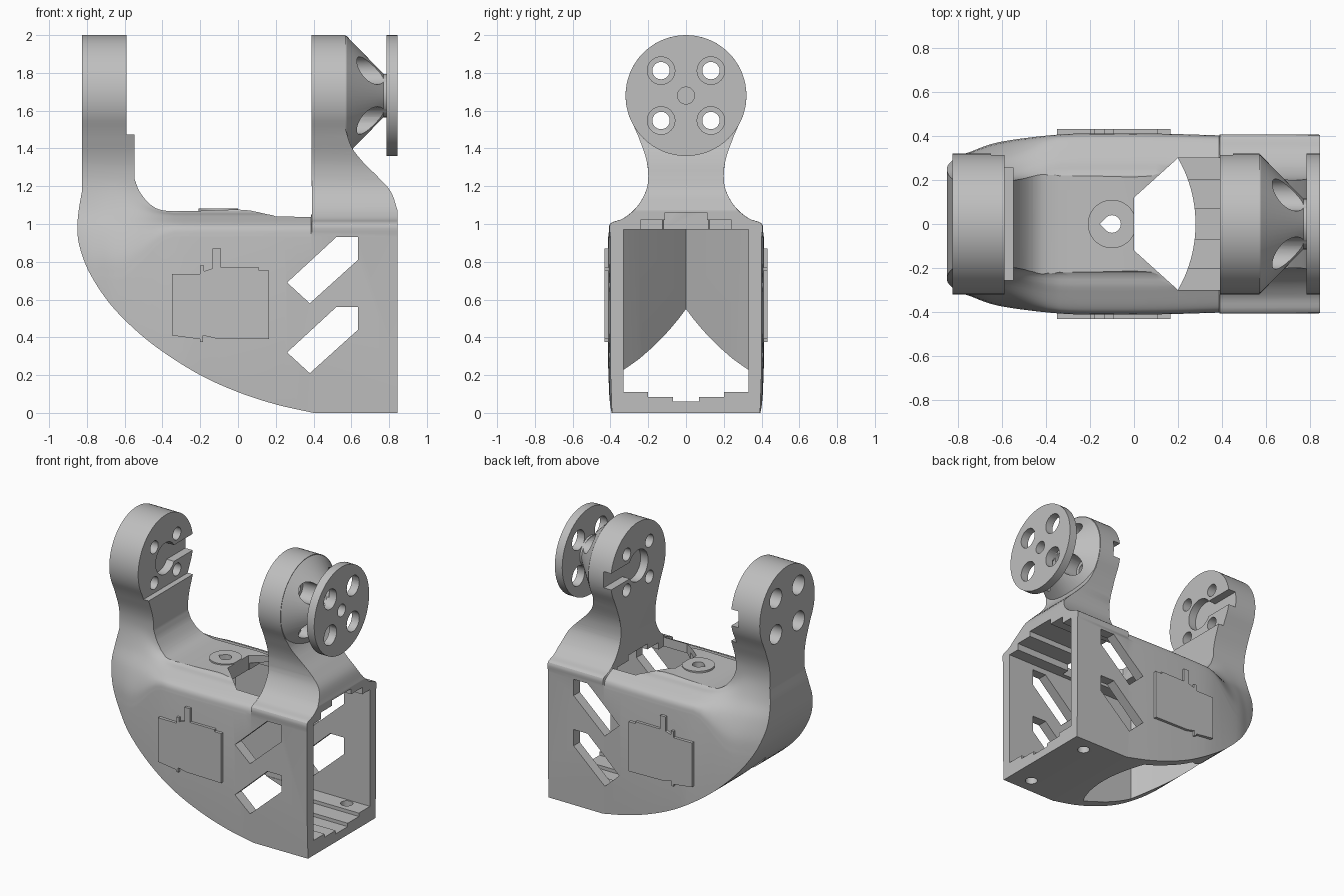
import bpy, bmesh, math
from mathutils import Vector

cube = bpy.data.objects.get("Cube")
if cube:
    bpy.data.objects.remove(cube, do_unlink=True)

grey = bpy.data.materials.new("plain_grey")
grey.use_nodes = True
grey.diffuse_color = (0.52, 0.52, 0.52, 1)
grey.node_tree.nodes["Principled BSDF"].inputs["Base Color"].default_value = grey.diffuse_color


def finish(name, bm):
    bmesh.ops.recalc_face_normals(bm, faces=bm.faces)
    mesh = bpy.data.meshes.new(name)
    bm.to_mesh(mesh)
    bm.free()
    mesh.materials.append(grey)
    obj = bpy.data.objects.new(name, mesh)
    bpy.context.collection.objects.link(obj)
    return obj


def loft(name, sections, axis):
    """Skin (position, outline) sections: axis x uses (y, z), y uses (x, z), z uses (x, y)."""
    place = {"x": lambda a, b, t: (t, a, b),
             "y": lambda a, b, t: (a, t, b),
             "z": lambda a, b, t: (a, b, t)}[axis]
    bm = bmesh.new()
    rings = [[bm.verts.new(place(a, b, t)) for a, b in pts] for t, pts in sections]
    for r, s in zip(rings, rings[1:]):
        for i in range(len(r)):
            bm.faces.new((r[i - 1], r[i], s[i], s[i - 1]))
    bm.faces.new(rings[0])
    bm.faces.new(rings[-1])
    return finish(name, bm)


def prism(name, pts, axis, lo, hi):
    return loft(name, [(lo, pts), (hi, pts)], axis)


def box(name, x, y, z):
    return prism(name, [(x[0], y[0]), (x[1], y[0]), (x[1], y[1]), (x[0], y[1])], "z", *z)


def circle(a, b, r, n=48):
    return [(a + r * math.cos(2 * math.pi * (i + 0.3) / n),
             b + r * math.sin(2 * math.pi * (i + 0.3) / n)) for i in range(n)]


def smooth(pts, n=5):
    """Smooth curve through the points."""
    v = [Vector(p) for p in pts]
    v = [2 * v[0] - v[1]] + v + [2 * v[-1] - v[-2]]
    out = []
    for a, b, c, d in zip(v, v[1:], v[2:], v[3:]):
        for i in range(n):
            t = i / n
            out.append(tuple(0.5 * (2 * b + (c - a) * t + (2 * a - 5 * b + 4 * c - d) * t * t
                                    + (3 * b - a - 3 * c + d) * t ** 3)))
    return out + [tuple(pts[-1])]


def mirrored(half):
    """Close a half outline by mirroring its first coordinate."""
    return half + [(-a, b) for a, b in reversed(half) if abs(a) > 1e-5]


def combine(obj, other, how="DIFFERENCE"):
    mod = obj.modifiers.new("bool", "BOOLEAN")
    mod.operation, mod.solver, mod.object = how, "EXACT", other
    bpy.context.view_layer.update()
    mesh = bpy.data.meshes.new_from_object(obj.evaluated_get(bpy.context.evaluated_depsgraph_get()))
    obj.modifiers.clear()
    obj.data = mesh
    bpy.data.objects.remove(other, do_unlink=True)


HUB_Z, HUB_R = 1.68, 0.32

# U-shaped bracket: front outline
belly = smooth([(0.4, 0), (0.2, 0.045), (0, 0.11), (-0.2, 0.2), (-0.4, 0.325), (-0.55, 0.445),
                (-0.68, 0.58), (-0.78, 0.73), (-0.83, 0.85), (-0.85, 0.95), (-0.845, 1.06),
                (-0.825, 1.18)])
saddle = smooth([(-0.548, 1.24), (-0.52, 1.17), (-0.46, 1.1), (-0.38, 1.07), (-0.2, 1.07),
                 (0.03, 1.075), (0.2, 1.045), (0.39, 1.05)])
shoulder = smooth([(0.57, 1.5), (0.6, 1.41), (0.66, 1.33), (0.74, 1.25), (0.81, 1.17),
                   (0.845, 1.07)])
front = ([(0.845, 0)] + belly + [(-0.825, 2.1), (-0.59, 2.1), (-0.59, 1.475), (-0.548, 1.475)]
         + saddle + [(0.39, 2.1), (0.57, 2.1)] + shoulder)
bracket = prism("bracket", front, "y", -0.6, 0.6)

# Flare from neck to body as (share of the extra width, height), for each stretch of the body
NECK_W = 0.2
flares = {"left": [(1, 0.7), (0.92, 0.83), (0.65, 0.96), (0.27, 1.07), (0.04, 1.18)],
          "middle": [(1, 0.93), (0.96, 0.975), (0.83, 1.003), (0.42, 1.045), (0.04, 1.085)],
          "right": [(1, 0.93), (1, 1.0), (0.65, 1.03), (0.3, 1.09), (0.05, 1.18)]}
hub = [(HUB_R * math.cos(a), HUB_Z + HUB_R * math.sin(a))
       for a in [math.radians(-30 + 5 * i) for i in range(25)]]


def side(flare, width):
    body = [(NECK_W + s * (width - NECK_W), z) for s, z in flare]
    neck = [(NECK_W, 1.27), (0.215, 1.36), (0.255, 1.47)]
    return mirrored([(width - 0.012, -0.1), (width, 0.25)] + smooth(body + neck) + hub)


# Side outline swept along the body while its width and flare change
sections = []
for x, width in smooth([(-0.88, 0.27), (-0.82, 0.3), (-0.745, 0.328), (-0.61, 0.373), (-0.34, 0.407),
                        (-0.1, 0.412), (0.15, 0.41), (0.386, 0.403)]):
    t = min(max((x + 0.64) / 0.3, 0), 1)
    blend = [Vector(a).lerp(Vector(b), t * t * (3 - 2 * t))
             for a, b in zip(flares["left"], flares["middle"])]
    sections.append((x, side(blend, width)))
sections += [(0.391, side(flares["right"], 0.403)), (1, side(flares["right"], 0.4))]
combine(bracket, loft("side_trim", sections, "x"), "INTERSECT")

# Raised ring on the saddle, with its drop-shaped hole
combine(bracket, prism("saddle_ring", circle(-0.1, 0, 0.11), "z", 1.0, 1.083), "UNION")
drop = [(-0.1 + 0.04 * math.cos(math.radians(a)), 0.04 * math.sin(math.radians(a)))
        for a in range(-130, 131, 10)] + [(-0.155, 0)]
combine(bracket, prism("ring_hole", drop, "z", 0.9, 1.2))

# Hollow with a pointed inner end and stepped floor and ceiling
floor = mirrored([(0.33, 0.97), (0.33, 0.11), (0.2, 0.11), (0.2, 0.085), (0.07, 0.085), (0.07, 0.06)])
hollow = prism("hollow", floor, "x", -0.8, 0.95)
point = [(-0.655, 0), (-0.34, 0.25), (-0.25, 0.33), (-0.25, 0.5), (1, 0.5),
         (1, -0.5), (-0.25, -0.5), (-0.25, -0.33), (-0.34, -0.25)]
combine(hollow, prism("point", point, "z", -0.2, 1.3), "INTERSECT")
combine(bracket, hollow)
for y, z in ((0.24, 1.02), (0.11, 1.06)):
    combine(bracket, box("ceiling_step", (0.005, 0.95), (-y, y), (0.9, z)))

# Openings in the saddle and, with an arched edge, in the belly
opening = [(0, 0.12), (0.2, 0.3), (0.392, 0.3), (0.392, -0.3), (0.2, -0.3), (0, -0.12)]
combine(bracket, prism("opening", opening, "z", 0.9, 1.2))
arch = [(-0.32 + 0.6 * math.cos(a), 0.6 * math.sin(a))
        for a in [math.radians(-33 + 3 * i) for i in range(23)]]
combine(bracket, prism("belly_opening", arch + [(-0.2, 0.327), (-0.2, -0.327)], "z", -0.1, 0.3))

# Slanted side windows and floor screw holes
for drop_z in (0, 0.37):
    window = [(0.26, 0.69), (0.38, 0.58), (0.635, 0.81), (0.635, 0.93), (0.52, 0.93)]
    combine(bracket, prism("window", [(x, z - drop_z) for x, z in window], "y", -0.7, 0.7))
for y in (-0.28, 0.28):
    combine(bracket, prism("floor_hole", circle(0.69, y, 0.042, 24), "z", -0.1, 0.2))

# Output horn: cone and disc turned around the arm axis
bm = bmesh.new()
turned = [(0.56, 0), (0.56, 0.318), (0.575, 0.315), (0.77, 0.115), (0.785, 0.115),
          (0.785, HUB_R), (0.845, HUB_R), (0.845, 0)]
verts = [bm.verts.new((x, 0, HUB_Z + r)) for x, r in turned]
edges = [bm.edges.new(pair) for pair in zip(verts, verts[1:])]
bmesh.ops.spin(bm, geom=verts + edges, cent=(0, 0, HUB_Z), axis=(1, 0, 0),
               angle=2 * math.pi, steps=64)
bmesh.ops.remove_doubles(bm, verts=bm.verts, dist=1e-4)
horn = finish("output_horn", bm)
combine(horn, prism("horn_centre", circle(0, HUB_Z, 0.045, 32), "x", 0.74, 0.9))

# Four bolt bores through both arms and the horn
for y in (-0.132, 0.132):
    for z in (HUB_Z - 0.132, HUB_Z + 0.132):
        combine(bracket, prism("right_bore", circle(y, z, 0.046, 32), "x", 0.2, 0.7))
        combine(bracket, prism("left_bore", circle(y, z, 0.046, 32), "x", -0.75, -0.4))
        combine(bracket, prism("left_counterbore", circle(y, z, 0.07, 32), "x", -1, -0.72))
        combine(horn, prism("horn_bore", circle(y, z, 0.073, 32), "x", 0.5, 1))

# Round recess and slot on the inner face of each arm
for lo, hi in ((-0.65, -0.5), (0.3, 0.45)):
    combine(bracket, prism("recess", circle(0, HUB_Z, 0.115), "x", lo, hi))
    combine(bracket, box("slot", (lo, hi), (0, 0.5), (HUB_Z - 0.06, HUB_Z + 0.06)))

# Raised board outline on both side walls
board = [(-0.35, 0.41), (-0.2, 0.39), (-0.2, 0.375), (-0.185, 0.375), (-0.185, 0.41), (-0.12, 0.395),
         (0.165, 0.39), (0.165, 0.755), (0.11, 0.755), (0.11, 0.77), (-0.09, 0.77), (-0.09, 0.87),
         (-0.135, 0.87), (-0.135, 0.765), (-0.18, 0.75), (-0.18, 0.78), (-0.2, 0.78), (-0.2, 0.735),
         (-0.35, 0.735)]
boards = [prism("right_board", board, "y", -0.432, -0.395),
          prism("left_board", board, "y", 0.395, 0.432)]

# Smooth curved surfaces while keeping crisp edges
bpy.ops.object.select_all(action="DESELECT")
for obj in [bracket, horn] + boards:
    obj.select_set(True)
bpy.context.view_layer.objects.active = bracket
bpy.ops.object.shade_smooth_by_angle(angle=math.radians(25))
